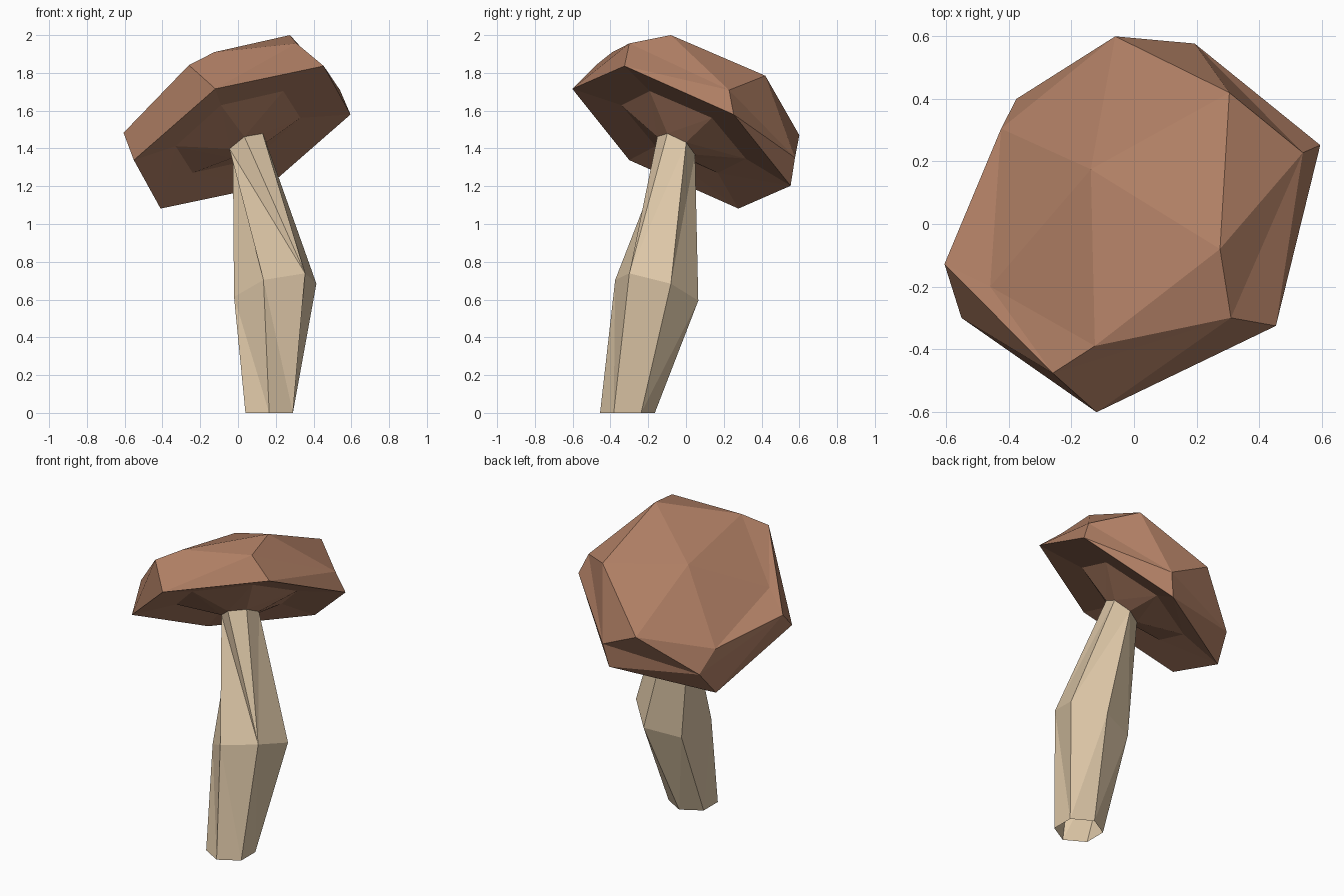
import bpy, bmesh, math
from mathutils import Vector, Matrix

cube = bpy.data.objects.get("Cube")
if cube:
    bpy.data.objects.remove(cube, do_unlink=True)

SIDES = 6
CAP_AXIS = Vector((-0.387, 0.452, 0.804)).normalized()
UP = Vector((0, 0, 1))


def make_material(name, color):
    mat = bpy.data.materials.new(name)
    mat.use_nodes = True
    mat.diffuse_color = color
    bsdf = mat.node_tree.nodes["Principled BSDF"]
    bsdf.inputs["Base Color"].default_value = color
    bsdf.inputs["Roughness"].default_value = 0.9
    return mat


def ring(center, spoke, radius, axis):
    """Regular hexagon around a tilted axis, starting at the given spoke."""
    spoke = Vector(spoke)
    spoke = (spoke - axis * spoke.dot(axis)).normalized() * radius
    return [Vector(center) + Matrix.Rotation(math.tau * i / SIDES, 3, axis) @ spoke
            for i in range(SIDES)]


def skewed_ring(center, spokes):
    """Skewed hexagon from three spokes and their opposites."""
    center = Vector(center)
    return [center + s * Vector(v) for s in (1, -1) for v in spokes]


def loft(bm, rings):
    """Join rings from top to bottom with triangles along the shorter diagonal."""
    loops = [[bm.verts.new(p) for p in r] for r in rings]
    for a, b in zip(loops, loops[1:]):
        for i in range(SIDES):
            j = (i + 1) % SIDES
            if (a[i].co - b[j].co).length < (a[j].co - b[i].co).length:
                bm.faces.new((a[i], b[i], b[j]))
                bm.faces.new((a[i], b[j], a[j]))
            else:
                bm.faces.new((a[i], b[i], a[j]))
                bm.faces.new((a[j], b[i], b[j]))
    return loops


def finish(bm, name, mat):
    mesh = bpy.data.meshes.new(name)
    bm.to_mesh(mesh)
    bm.free()
    mesh.materials.append(mat)
    obj = bpy.data.objects.new(name, mesh)
    bpy.context.collection.objects.link(obj)


brown = make_material("cap brown", (0.43, 0.21, 0.127, 1))
cream = make_material("stem cream", (0.73, 0.575, 0.39, 1))

# Ring where the stem meets the underside of the cap
neck = ring((0.052, -0.052, 1.415), (0.09, -0.055, 0.065), 0.112, CAP_AXIS)

# Slightly uneven crown of the cap
crown = [(0.275, -0.08, 2.0), (0.305, 0.42, 1.785), (-0.06, 0.6, 1.47),
         (-0.425, 0.305, 1.38), (-0.46, -0.2, 1.595), (-0.125, -0.39, 1.91)]

# Cap: crown, shoulder, rim and recessed underside
bm = bmesh.new()
loops = loft(bm, [
    crown,
    skewed_ring((-0.033, 0.05, 1.596),
                [(0.343, -0.35, 0.36), (0.573, 0.178, 0.113), (0.227, 0.527, -0.245)]),
    ring((0.022, -0.024, 1.459), (0.43, -0.3, 0.378), 0.648, CAP_AXIS),
    ring((0.0, -0.012, 1.487), (0.24, -0.18, 0.22), 0.37, CAP_AXIS),
    neck,
])
apex = bm.verts.new((-0.138, 0.175, 1.8))
for i in range(SIDES):
    bm.faces.new((apex, loops[0][i], loops[0][(i + 1) % SIDES]))
finish(bm, "mushroom_cap", brown)

# Stem: bent hexagonal tube, open at the base
bm = bmesh.new()
top, middle, base = loft(bm, [
    neck,
    skewed_ring((0.197, -0.155, 0.649),
                [(0.158, -0.145, 0.09), (0.218, 0.075, 0.035), (0.062, 0.22, -0.055)]),
    ring((0.165, -0.31, 0), (0.866, -0.5, 0), 0.145, UP),
])
# Creases twisting around the upper stem
for i in (5, 4):
    edge = bm.edges.get((top[i], middle[i]))
    bmesh.ops.rotate_edges(bm, edges=[edge], use_ccw=False)
finish(bm, "mushroom_stem", cream)
